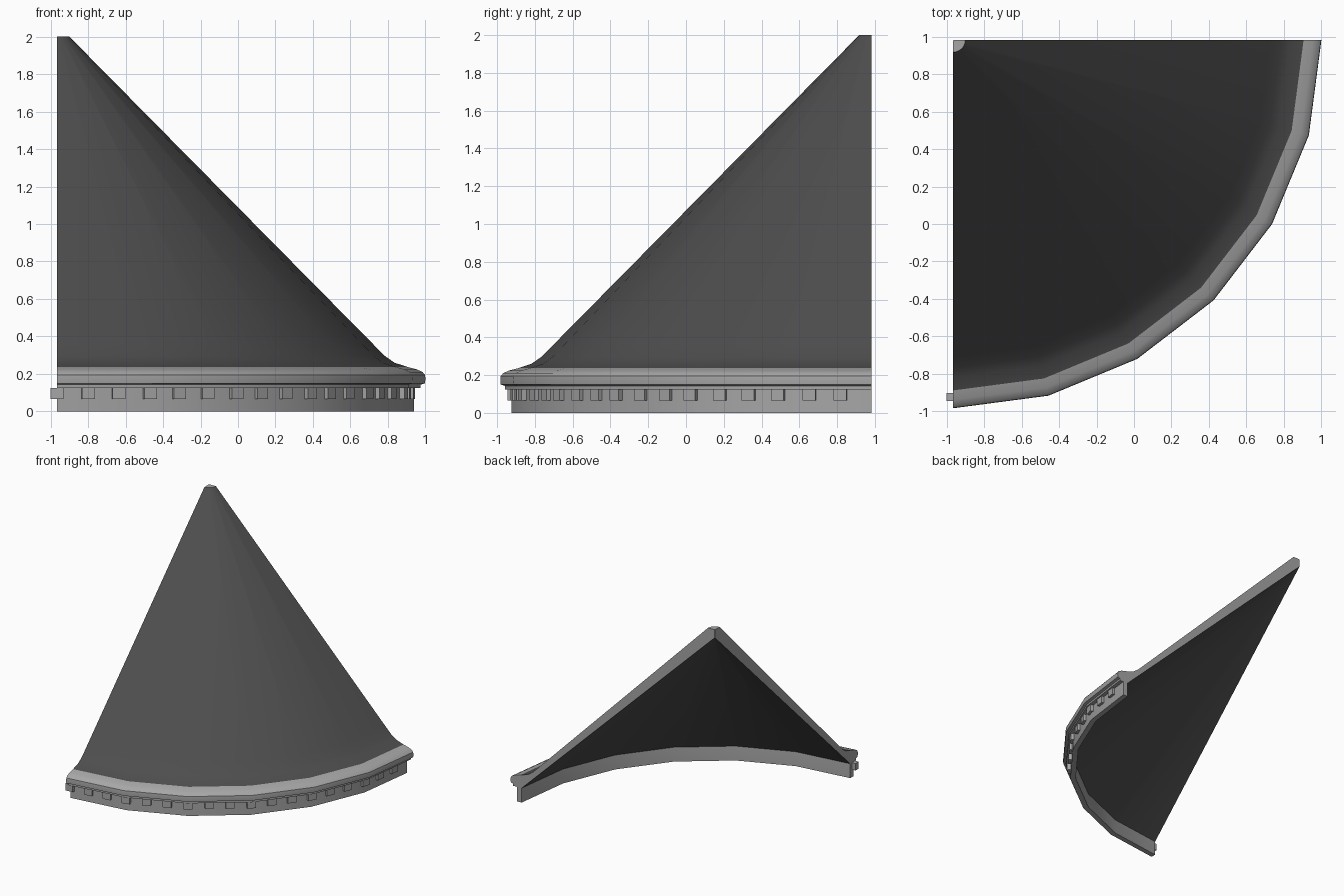
import bpy, bmesh, math
from mathutils import Matrix, Vector

if "Cube" in bpy.data.objects:
    bpy.data.objects.remove(bpy.data.objects["Cube"])

CX, CY = -0.965, 0.982      # axis of the quarter cone
SEGS = 6                    # facets in the quarter turn


def material(name, v):
    m = bpy.data.materials.new(name)
    m.diffuse_color = (v, v, v, 1)
    m.use_nodes = True
    m.node_tree.nodes["Principled BSDF"].inputs["Base Color"].default_value = m.diffuse_color
    return m


stone = material("pale_grey_stone", 0.38)
slate = material("dark_slate", 0.075)


def point(r, z, a):
    return Vector((CX + r * math.sin(a), CY - r * math.cos(a), z))


def finish(bm, name, mats, smooth):
    bmesh.ops.recalc_face_normals(bm, faces=bm.faces)
    me = bpy.data.meshes.new(name)
    bm.to_mesh(me)
    bm.free()
    for m in mats:
        me.materials.append(m)
    ob = bpy.data.objects.new(name, me)
    bpy.context.collection.objects.link(ob)
    if smooth:
        bpy.ops.object.select_all(action='DESELECT')
        ob.select_set(True)
        bpy.context.view_layer.objects.active = ob
        bpy.ops.object.shade_smooth_by_angle(angle=math.radians(35))
    return ob


def sweep(name, profile, mats, dark_edges=()):
    """Turn a closed (radius, height) profile through a quarter circle."""
    bm = bmesh.new()
    rows = [[bm.verts.new(point(r, z, math.pi / 2 * i / SEGS)) for r, z in profile]
            for i in range(SEGS + 1)]
    n = len(profile)
    for a, b in zip(rows, rows[1:]):
        for j in range(n):
            k = (j + 1) % n
            f = bm.faces.new((a[j], a[k], b[k], b[j]))
            f.material_index = 1 if j in dark_edges else 0
    bm.faces.new(rows[0])
    bm.faces.new(rows[-1])
    return finish(bm, name, mats, True)


# Roof shell: slate outside and inside, stone on the cut edges and tip
roof = [(0.002, 2.0), (0.065, 2.0), (1.69, 0.355), (1.75, 0.295), (1.80, 0.26),
        (1.87, 0.237), (1.86, 0.125), (0.002, 1.93)]
sweep("roof_shell", roof, [stone, slate], dark_edges=(1, 2, 3, 4, 6))

# Cornice moulding with the wall band below it
cornice = [(1.87, 0.237), (1.92, 0.224), (1.95, 0.21), (1.963, 0.195), (1.965, 0.175),
           (1.963, 0.15), (1.94, 0.143), (1.94, 0.125), (1.905, 0.125),
           (1.905, 0.0), (1.86, 0.0), (1.86, 0.125)]
sweep("cornice_and_wall", cornice, [stone])

# Row of dentil blocks following the faceted wall, three per facet
bm = bmesh.new()
half = math.pi / 4 / SEGS
for i in range(18):
    a = math.radians(5 * i)
    mid = (2 * (i // 3) + 1) * half
    r = 1.905 * math.cos(half) / math.cos(a - mid)
    turn = mid if i % 3 else a
    mat = (Matrix.Translation(point(r, 0.096, a)) @ Matrix.Rotation(turn, 4, 'Z')
           @ Matrix.Diagonal((0.07, 0.045, 0.06, 1)))
    bmesh.ops.create_cube(bm, size=1, matrix=mat)
finish(bm, "dentil_row", [stone], False)
